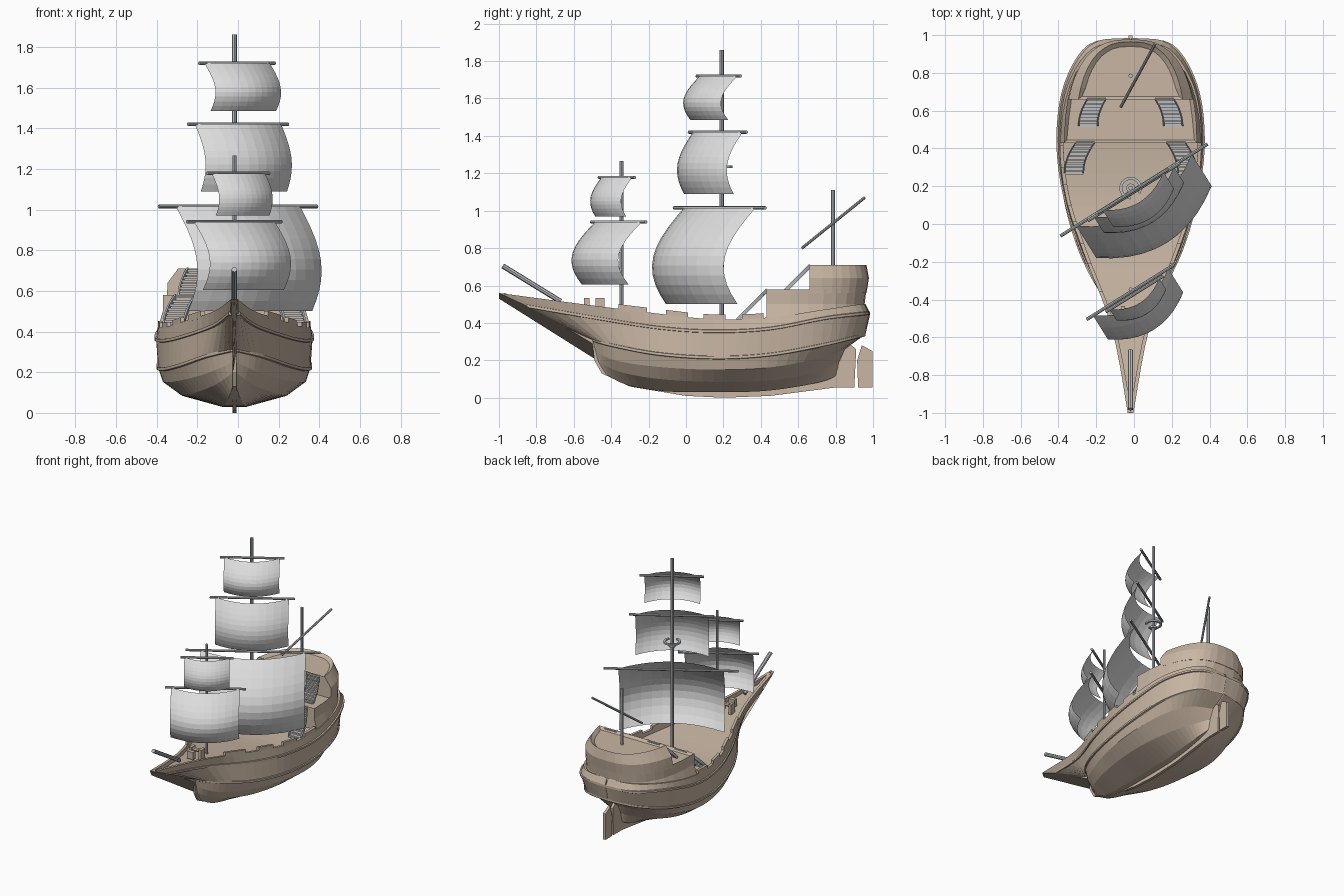
import bpy, bmesh, math
from mathutils import Vector

cube = bpy.data.objects.get("Cube")
if cube:
    bpy.data.objects.remove(cube, do_unlink=True)

CX = -0.018                                   # ship's centre line
TURN = math.radians(32)                       # yards are braced round
ALONG = Vector((math.cos(TURN), math.sin(TURN), 0))
FORWARD = Vector((math.sin(TURN), -math.cos(TURN), 0))


def material(name, rgb):
    m = bpy.data.materials.new(name)
    m.use_nodes = True
    m.diffuse_color = (*rgb, 1)
    m.node_tree.nodes["Principled BSDF"].inputs["Base Color"].default_value = (*rgb, 1)
    return m


WOOD = material("tan_wood", (0.58, 0.47, 0.37))
SPAR = material("grey_spar", (0.5, 0.52, 0.54))
CLOTH = material("pale_sailcloth", (0.72, 0.72, 0.72))


def finish(name, bm, mat, fix=True):
    if fix:
        bmesh.ops.recalc_face_normals(bm, faces=bm.faces)
    me = bpy.data.meshes.new(name)
    bm.to_mesh(me)
    bm.free()
    me.materials.append(mat)
    ob = bpy.data.objects.new(name, me)
    bpy.context.scene.collection.objects.link(ob)
    return ob


def loft(bm, sections, closed=False, caps=False):
    """Skin a list of equal-length point lists."""
    rows = [[bm.verts.new(p) for p in s] for s in sections]
    n = len(rows[0])
    for a, b in zip(rows, rows[1:]):
        for i in range(n if closed else n - 1):
            j = (i + 1) % n
            bm.faces.new((a[i], a[j], b[j], b[i]))
    if caps:
        return [bm.faces.new(rows[0]), bm.faces.new(rows[-1])]


def rod(name, a, b, r, mat=SPAR, sides=8):
    a, b = Vector(a), Vector(b)
    u = (b - a).normalized()
    v = u.orthogonal().normalized()
    w = u.cross(v)
    ring = [(v * math.cos(k) + w * math.sin(k)) * r
            for k in (math.tau * i / sides for i in range(sides))]
    bm = bmesh.new()
    loft(bm, [[a + p for p in ring], [b + p for p in ring]], True, True)
    return finish(name, bm, mat)


def plate(name, outline, half, mat=WOOD):
    """Side-profile outline (y, z) given thickness across x."""
    bm = bmesh.new()
    loft(bm, [[(CX + s * half, y, z) for y, z in outline] for s in (-1, 1)], True, True)
    return finish(name, bm, mat)


def box(name, centre, size, mat=WOOD):
    bm = bmesh.new()
    bmesh.ops.create_cube(bm, size=1)
    for v in bm.verts:
        v.co = Vector(centre) + Vector([c * s for c, s in zip(v.co, size)])
    return finish(name, bm, mat)


def spline(pts, s):
    """Catmull-Rom point at station s."""
    i = min(int(s), len(pts) - 2)
    f = s - i
    p = [Vector(pts[max(0, min(k, len(pts) - 1))]) for k in range(i - 1, i + 3)]
    return 0.5 * (2 * p[1] + (p[2] - p[0]) * f + (2 * p[0] - 5 * p[1] + 4 * p[2] - p[3]) * f ** 2
                  + (3 * p[1] - p[0] - 3 * p[2] + p[3]) * f ** 3)


# Hull lines from bow to stern: (half width, y, z)
bottom = [(.004, -.45, .14), (.03, -.32, .07), (.05, -.12, .035), (.06, .15, .03),
          (.06, .4, .035), (.05, .6, .06), (.03, .74, .09), (.004, .81, .12)]
bilge = [(.006, -.475, .2), (.09, -.36, .14), (.19, -.14, .1), (.25, .15, .085),
         (.25, .42, .09), (.18, .63, .12), (.08, .76, .16), (.004, .82, .19)]
chine = [(.008, -.485, .25), (.12, -.38, .2), (.24, -.15, .165), (.33, .15, .15),
         (.35, .43, .16), (.29, .67, .2), (.17, .8, .24), (.004, .85, .26)]
low_wale = [(.01, -.5, .31), (.135, -.39, .28), (.265, -.15, .235), (.35, .15, .215),
            (.375, .44, .23), (.335, .72, .28), (.2, .91, .325), (.004, .96, .34)]
high_wale = [(.02, -.85, .49), (.1, -.5, .43), (.255, -.15, .375), (.35, .15, .355),
             (.385, .45, .37), (.345, .74, .425), (.215, .95, .45), (.004, .985, .45)]
rail = [(.015, -1, .56), (.1, -.55, .5), (.25, -.15, .45), (.345, .15, .42),
        (.375, .45, .43), (.335, .73, .47), (.2, .93, .5), (.004, .96, .5)]

# Hull shell with bulwark and main deck
STEPS = 35
sections = []
for k in range(STEPS + 1):
    s = 7 * k / STEPS
    side = [spline(line, s) for line in (rail, high_wale, low_wale, chine, bilge, bottom)]
    top = side[0].copy()
    top.x = max(top.x - .02, .002)
    side = [top - Vector((0, 0, .03)), top] + side
    sections.append([(CX + p.x, p.y, p.z) for p in side]
                    + [(CX - p.x, p.y, p.z) for p in reversed(side)])
bm = bmesh.new()
loft(bm, sections, True, True)
finish("hull", bm, WOOD)

# Wale mouldings and bulwark blocks on both sides
for label, sx in (("left", 1), ("right", -1)):
    for name, line in (("upper_wale", high_wale), ("lower_wale", low_wale)):
        bm = bmesh.new()
        rings = []
        for k in range(STEPS + 1):
            p = spline(line, 7 * k / STEPS)
            rings.append([(CX + sx * (p.x + dx), p.y, p.z + dz)
                          for dx, dz in ((-.006, -.01), (.008, -.007), (.008, .007), (-.006, .01))])
        loft(bm, rings, True, True)
        finish(f"{label}_{name}", bm, WOOD)
    for k in range(4):
        bm = bmesh.new()
        rings = []
        for j in range(4):
            p = spline(rail, 1.45 + .68 * k + .13 * j)
            rings.append([(CX + sx * (p.x - dx), p.y, p.z + dz)
                          for dx, dz in ((0, -.01), (0, .025), (.02, .025), (.02, -.01))])
        loft(bm, rings, True, True)
        finish(f"{label}_bulwark_block_{k + 1}", bm, WOOD)

# Keel with raked stem, and rudder
plate("keel", [(-1, .55), (-.8, .455), (-.6, .35), (-.5, .29), (-.49, .2), (-.45, .13),
               (-.3, .06), (0, .01), (.2, 0), (.45, .01), (.8, .055), (.9, .055), (.91, .26),
               (.86, .3), (.78, .25), (.4, .1), (0, .1), (-.4, .25), (-.5, .4), (-.97, .56)], .01)
plate("rudder", [(.92, .055), (.997, .055), (.997, .25), (.94, .28), (.915, .2)], .01)


def plan(w, end, start, z, n=9, power=2.6):
    """U-shaped stern outline, right side round to left side."""
    u0 = (start - .4) / (end - .4)
    t0 = math.asin(u0 ** (power / 2))
    half = []
    for i in range(n + 1):
        t = t0 + (math.pi / 2 - t0) * i / n
        half.append((w * max(math.cos(t), 0) ** (2 / power),
                     .4 + (end - .4) * math.sin(t) ** (2 / power)))
    return [(CX + x, y, z) for x, y in half] + [(CX - x, y, z) for x, y in half[-2::-1]]


# Stern castle in two tiers with sunken decks
for name, start, tiers, lip in (
        ("quarterdeck", .43, ((.375, .97, .42), (.352, .955, .5), (.352, .965, .58)), .02),
        ("poop", .66, ((.352, .965, .56), (.345, .978, .64), (.292, .965, .71)), .025)):
    bm = bmesh.new()
    top = loft(bm, [plan(w, e, start, z) for w, e, z in tiers], True, True)[1]
    bmesh.ops.recalc_face_normals(bm, faces=bm.faces)
    bmesh.ops.inset_region(bm, faces=[top], thickness=lip)
    for v in top.verts:
        v.co.z -= .02
    finish(name, bm, WOOD)

# Paired curving stairs up to each tier
for name, x0, x1, y0, y1, z0, z1 in (("lower_stair", .3, .24, .27, .43, .41, .57),
                                     ("upper_stair", .225, .18, .52, .66, .56, .7)):
    for label, sx in (("left", 1), ("right", -1)):
        count = 9
        path = []
        for i in range(count):
            f = i / (count - 1)
            path.append(Vector((CX + sx * (x0 + (x1 - x0) * f * f), y0 + (y1 - y0) * f,
                                z0 + (z1 - z0) * f)))
        for i, p in enumerate(path):
            box(f"{label}_{name}_step_{i + 1}", p, (.1, .016, .012), SPAR)
        for edge in (-1, 1):
            bm = bmesh.new()
            loft(bm, [[p + Vector((edge * .05 + dx, 0, dz)) for dx, dz in
                       ((-.004, -.012), (.004, -.012), (.004, .015), (-.004, .015))]
                      for p in path], True, True)
            finish(f"{label}_{name}_stringer_{'inner' if edge == -sx else 'outer'}", bm, SPAR)

# Masts, bowsprit and slanting mizzen yard
rod("main_mast", (CX, .19, .38), (CX, .19, 1.86), .012)
rod("fore_mast", (CX, -.345, .42), (CX, -.345, 1.265), .01)
rod("mizzen_mast", (CX, .785, .66), (CX, .785, 1.11), .011)
rod("mizzen_yard", (-.07, .62, .8), (.113, .955, 1.07), .008)
rod("bowsprit", (CX, -.98, .705), (CX, -.67, .515), .014)

# Yards and billowing sails
for name, x, y, yard, half, top, foot, billow in (
        ("main_course", 0, .18, .46, .36, 1.015, .5, .2),
        ("main_topsail", 0, .17, .29, .25, 1.42, 1.09, .1),
        ("main_topgallant", -.005, .175, .22, .19, 1.72, 1.485, .105),
        ("fore_course", -.018, -.36, .275, .235, .94, .605, .15),
        ("fore_topsail", .002, -.37, .18, .155, 1.178, .97, .07)):
    centre = Vector((x, y, top))
    rod(name + "_yard", centre - ALONG * yard, centre + ALONG * yard, .009)
    bm = bmesh.new()
    n = 10
    rows = []
    for i in range(n + 1):
        v = i / n
        push = billow * math.sin(2.55 * v)
        rows.append([centre + ALONG * half * u + FORWARD * (push + .36 * half * (1 - u * u))
                     + Vector((0, 0, (foot - top) * v))
                     for u in (2 * j / n - 1 for j in range(n + 1))])
    loft(bm, rows)
    finish(name, bm, CLOTH, False)

# Lookout ring on the main mast
bm = bmesh.new()
rings = []
for i in range(13):
    a = math.radians(-30 + 300 * i / 12)
    rings.append([(CX + r * math.cos(a), .19 + r * math.sin(a), 1.235 + z)
                  for r, z in ((.045, -.006), (.06, -.006), (.06, .006), (.045, .006))])
loft(bm, rings, True, True)
finish("lookout_ring", bm, SPAR)
rod("lookout_base", (CX, .19, 1.2), (CX, .19, 1.215), .025)

# Windlass on the foredeck
for sx in (-1, 1):
    box(f"{'left' if sx > 0 else 'right'}_windlass_post", (CX + sx * .04, -.46, .495), (.02, .05, .075))
rod("windlass_drum", (CX - .05, -.46, .515), (CX + .05, -.46, .515), .014, WOOD)
box("bow_bitt", (CX, -.53, .505), (.05, .03, .055))
